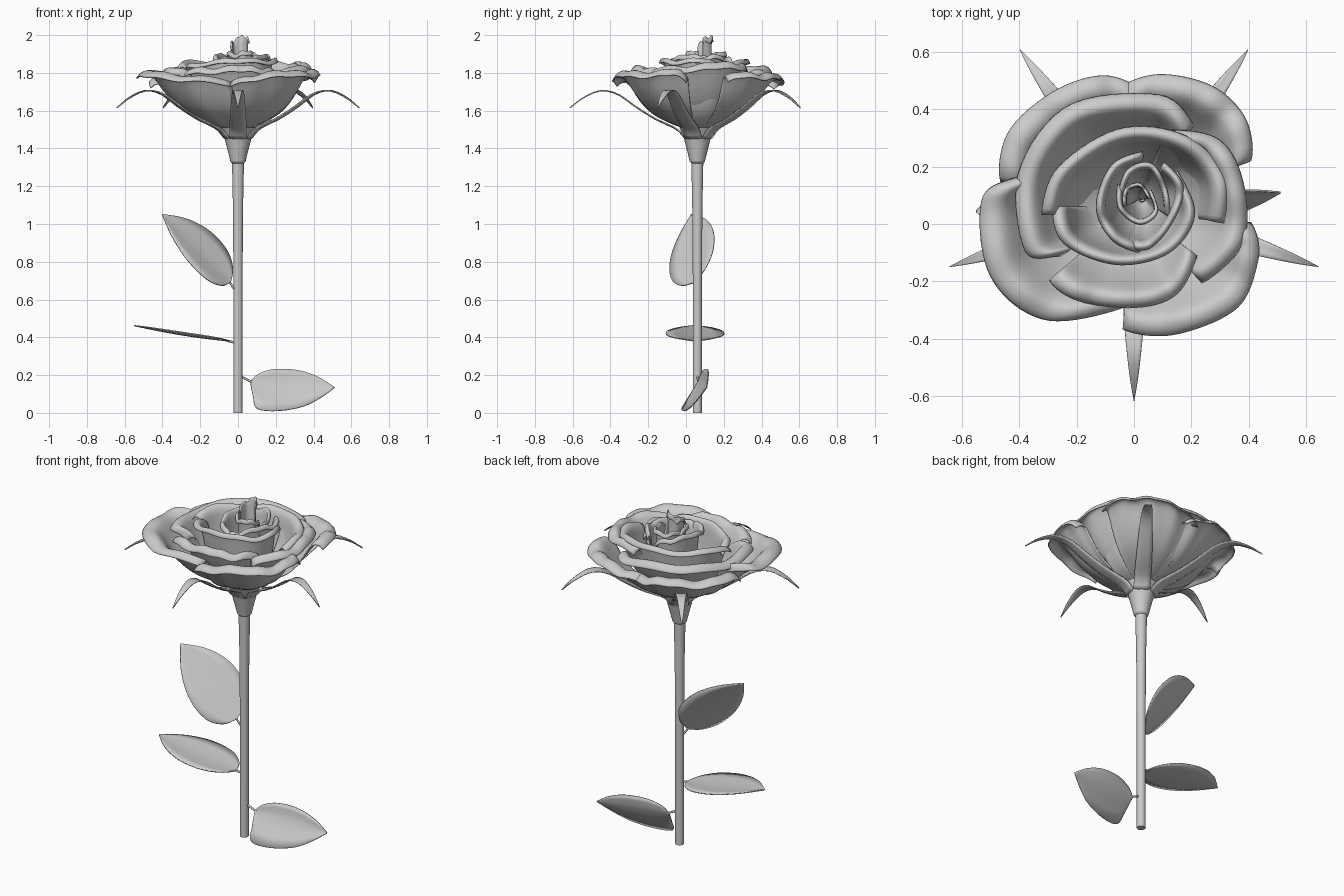
import bpy, math
from math import sin, cos, pi
from mathutils import Vector as V

if "Cube" in bpy.data.objects:
    bpy.data.objects.remove(bpy.data.objects["Cube"])

AX = V((0.0, 0.06))  # stem axis in plan


def make(name, verts, faces, thick=0.0):
    me = bpy.data.meshes.new(name)
    me.from_pydata([tuple(v) for v in verts], [], faces)
    me.update()
    ob = bpy.data.objects.new(name, me)
    bpy.context.collection.objects.link(ob)
    for p in me.polygons:
        p.use_smooth = True
    if thick:
        m = ob.modifiers.new("thickness", 'SOLIDIFY')
        m.thickness, m.offset = thick, 0
    return ob


def grid_faces(rows, cols, wrap=False):
    return [(r * cols + c, r * cols + (c + 1) % cols, (r + 1) * cols + (c + 1) % cols, (r + 1) * cols + c)
            for r in range(rows - 1) for c in range(cols if wrap else cols - 1)]


def spline(pts, t):
    # Catmull-Rom through the points, t in 0..1
    p = [V(q) for q in pts]
    p = [2 * p[0] - p[1]] + p + [2 * p[-1] - p[-2]]
    n = len(pts) - 1
    i = min(int(t * n), n - 1)
    u = t * n - i
    a, b, c, d = p[i:i + 4]
    return 0.5 * (2 * b + (c - a) * u + (2 * a - 5 * b + 4 * c - d) * u * u + (3 * b - a - 3 * c + d) * u ** 3)


def lathe(name, prof, sides=20):
    verts = [(AX.x + r * cos(2 * pi * k / sides), AX.y + r * sin(2 * pi * k / sides), z)
             for r, z in prof for k in range(sides)]
    faces = grid_faces(len(prof), sides, True)
    faces += [tuple(reversed(range(sides))), tuple(range(len(verts) - sides, len(verts)))]
    ob = make(name, verts, faces)
    bpy.context.view_layer.objects.active = ob
    ob.select_set(True)
    bpy.ops.object.shade_smooth_by_angle()
    ob.select_set(False)


# Stem and flower cup
lathe("stem", [(0.024, 0), (0.024, 0.7), (0.027, 1.1), (0.032, 1.34)])
lathe("calyx_cup", [(0.03, 1.32), (0.04, 1.33), (0.052, 1.38), (0.065, 1.43), (0.075, 1.47), (0.095, 1.51), (0.06, 1.52)])

# Five arching sepals
SEPAL = [(0.065, 1.45), (0.11, 1.5), (0.22, 1.553), (0.32, 1.615), (0.42, 1.685), (0.51, 1.705), (0.6, 1.67), (0.675, 1.615)]
for k in range(5):
    a = -pi / 2 + k * 2 * pi / 5
    d, s = V((cos(a), sin(a))), V((-sin(a), cos(a)))
    verts = []
    for i in range(19):
        t = i / 18
        r, z = spline(SEPAL, t)
        w = 0.045 * (1 - t ** 2.2) + 0.001
        for j in (-1, -0.5, 0, 0.5, 1):
            q = AX + d * r + s * w * j
            verts.append((q.x, q.y, z + 0.006 * (1 - t) * j * j))
    make(f"sepal_{k + 1}", verts, grid_faces(19, 5), 0.006)

# Petal section: share of the rim radius, share of the height (lip rolls outwards)
BOWL = [(0.1, 0.0), (0.33, 0.15), (0.55, 0.36), (0.71, 0.64), (0.82, 0.91), (0.89, 1.0), (0.96, 0.98), (1.0, 0.91)]
CUP = [(0.15, 0.0), (0.48, 0.14), (0.69, 0.4), (0.79, 0.7), (0.84, 0.92), (0.9, 1.0), (0.96, 1.0), (1.0, 0.95)]


def petal(name, rim, z0, z1, prof=BOWL, base=AX, zb=1.5, drop=0.14, wave=0.009, ph=0.0):
    # rim: plan view of the rim; z0, z1: rim height at its two ends
    rows, cols = 20, 37
    base = V(base)
    verts = []
    for i in range(rows):
        f, h = spline(prof, i / (rows - 1))
        for j in range(cols):
            s = j / (cols - 1)
            end = abs(2 * s - 1)
            q = base + (spline(rim, s) - base) * f * (1 - 0.06 * h * end ** 8)
            top = (z0 + (z1 - z0) * s - zb) * (1 - drop * end ** 6)
            z = zb + h * top + wave * h * h * (sin(13 * s + ph) + 0.5 * sin(29 * s + 2 * ph))
            verts.append((q.x, q.y, z))
    make(name, verts, grid_faces(rows, cols), 0.007)


# Outer petals
petal("outer_petal_back_left", [(-0.49, 0.15), (-0.43, 0.33), (-0.28, 0.46), (-0.12, 0.515), (0.02, 0.49)], 1.78, 1.77)
petal("outer_petal_back_right", [(-0.06, 0.49), (0.1, 0.52), (0.27, 0.48), (0.38, 0.38), (0.43, 0.23)], 1.77, 1.81, ph=2)
petal("outer_petal_left", [(-0.42, 0.17), (-0.53, 0.08), (-0.5, -0.18), (-0.32, -0.33), (-0.04, -0.31)], 1.82, 1.78, ph=1)
petal("outer_petal_front_right", [(-0.04, -0.39), (0.16, -0.38), (0.36, -0.29), (0.43, -0.13), (0.43, 0.0)], 1.79, 1.82, ph=3)
# Second ring
petal("second_petal_left", [(-0.27, -0.12), (-0.38, -0.09), (-0.4, 0.18), (-0.23, 0.41), (0.08, 0.45), (0.22, 0.36)], 1.82, 1.83)
petal("second_petal_right", [(0.12, 0.34), (0.3, 0.29), (0.38, 0.14), (0.38, -0.06), (0.25, -0.22)], 1.86, 1.83, ph=2)
petal("second_petal_front", [(-0.31, -0.21), (-0.18, -0.27), (0.0, -0.29), (0.14, -0.25), (0.23, -0.12)], 1.83, 1.83, ph=1)
# Third ring
petal("third_petal_back", [(-0.34, 0.03), (-0.26, 0.2), (-0.05, 0.33), (0.17, 0.31), (0.31, 0.18), (0.33, 0.0)], 1.87, 1.85, CUP, ph=1)
petal("third_petal_front", [(-0.3, 0.06), (-0.24, -0.07), (-0.06, -0.14), (0.12, -0.1), (0.21, 0.03), (0.16, 0.19)], 1.85, 1.88, CUP, ph=2)
# Heart of the flower
HEART = (0.03, 0.09)
petal("inner_petal_left", [(0.02, -0.11), (-0.08, -0.05), (-0.13, 0.06), (-0.08, 0.2), (0.03, 0.26)], 1.87, 1.9, CUP, HEART, 1.52)
petal("inner_petal_right", [(-0.03, -0.09), (0.06, -0.08), (0.14, 0.02), (0.17, 0.13), (0.11, 0.22)], 1.87, 1.9, CUP, HEART, 1.52, ph=2)
petal("bud_petal_back", [(-0.06, 0.1), (-0.02, 0.19), (0.06, 0.21), (0.11, 0.13), (0.13, 0.02)], 1.91, 1.89, CUP, HEART, 1.55, ph=1)
petal("bud_petal_front", [(-0.06, 0.14), (-0.05, 0.05), (0.02, 0.0), (0.08, 0.04), (0.06, 0.12)], 1.91, 1.9, CUP, HEART, 1.55)
petal("bud_tip", [(-0.04, 0.06), (-0.03, 0.12), (0.02, 0.14), (0.06, 0.09)], 1.95, 2.0, CUP, (0.015, 0.085), 1.58, 0.06, 0.01)

# Leaves: half-width shares along the length, pointed or blunt at the base
POINTED = [(0.0, 0.02), (0.07, 0.5), (0.22, 0.88), (0.42, 1.0), (0.62, 0.9), (0.82, 0.56), (1.0, 0.02)]
BLUNT = [(0.0, 0.02), (0.015, 0.5), (0.05, 0.97), (0.3, 1.0), (0.6, 0.78), (0.82, 0.42), (1.0, 0.02)]


def leaf(name, node, base, tip, side_a, side_b, bend, prof_b=POINTED):
    node, base, tip, side_a, side_b, bend = map(V, (node, base, tip, side_a, side_b, bend))
    rows, verts = 25, []
    for i in range(rows):
        ta, wa = spline(POINTED, i / (rows - 1))
        tb, wb = spline(prof_b, i / (rows - 1))
        for j in (-1, -0.66, -0.33, 0, 0.33, 0.66, 1):
            t, w, side = (tb, wb, side_b) if j < 0 else (ta, wa, side_a)
            t = ta + (t - ta) * abs(j)
            verts.append(base.lerp(tip, t) + bend * sin(pi * t) + side * abs(j) * w - bend * 0.8 * j * j * w)
    make(name, verts, grid_faces(rows, 7), 0.006)
    # stalk
    cu = bpy.data.curves.new(name + "_stalk", 'CURVE')
    cu.dimensions, cu.bevel_depth, cu.bevel_resolution = '3D', 0.006, 2
    sp = cu.splines.new('POLY')
    sp.points.add(1)
    for p, co in zip(sp.points, (node, base.lerp(tip, 0.02))):
        p.co = (*co, 1)
    bpy.context.collection.objects.link(bpy.data.objects.new(name + "_stalk", cu))


leaf("upper_leaf", (-0.01, 0.06, 0.64), (-0.04, 0.045, 0.69), (-0.4, 0.03, 1.05),
     (0.08, 0.11, 0.085), (-0.03, -0.125, -0.085), (0.01, 0, -0.005))
leaf("middle_leaf", (-0.01, 0.06, 0.37), (-0.045, 0.05, 0.38), (-0.55, 0.045, 0.462),
     (0, 0.155, 0.008), (0, -0.155, 0.008), (0, 0, -0.008))
leaf("lower_leaf", (0.01, 0.06, 0.195), (0.065, 0.065, 0.165), (0.51, 0.11, 0.135),
     (0.01, 0.025, 0.08), (0.015, -0.085, -0.145), (0, 0.01, 0), BLUNT)
